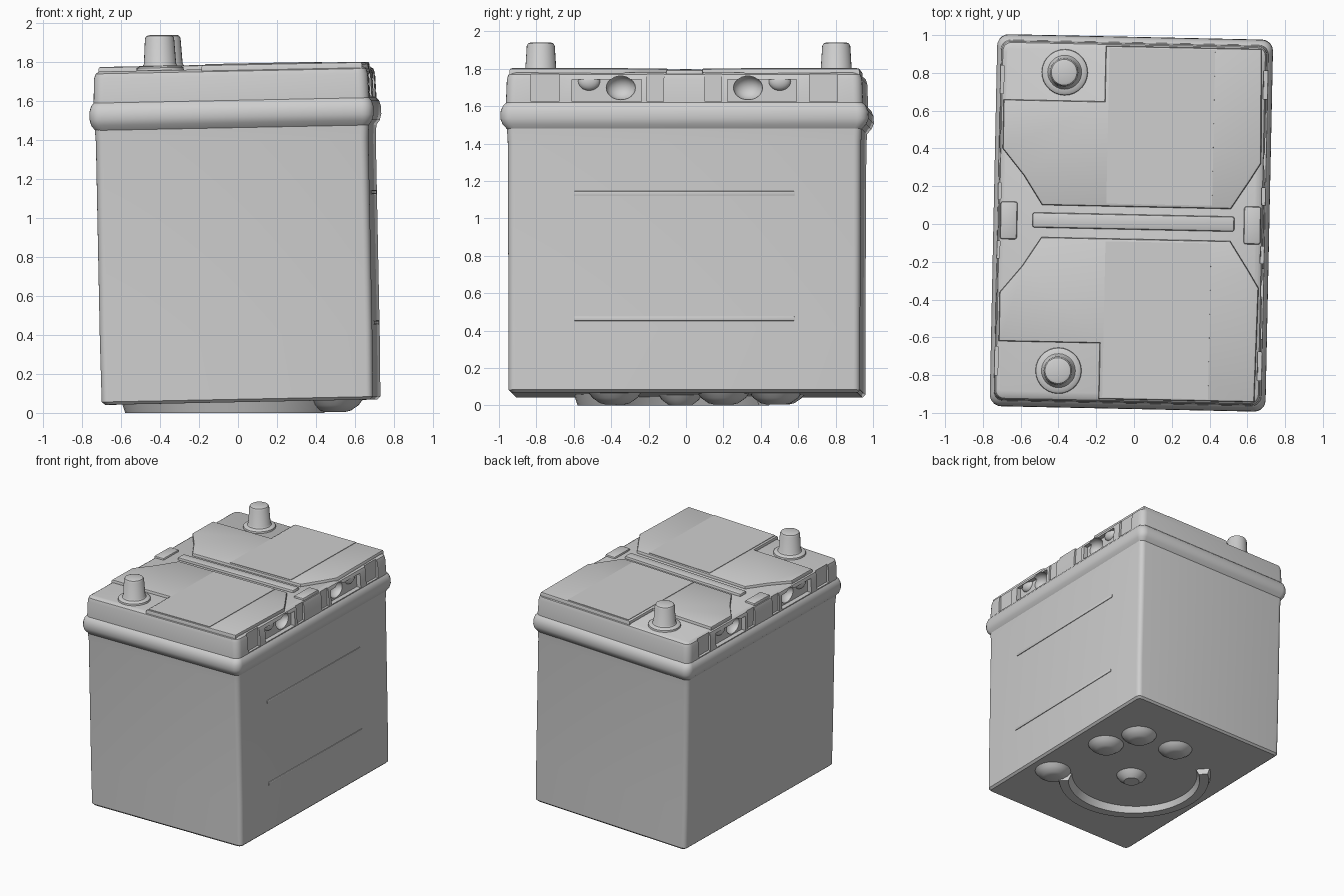
import bpy, bmesh, math
from mathutils import Matrix, Vector

cube = bpy.data.objects.get("Cube")
if cube:
    bpy.data.objects.remove(cube, do_unlink=True)

GREY = (0.62, 0.62, 0.62, 1)
grey = bpy.data.materials.new("plain grey")
grey.use_nodes = True
grey.diffuse_color = GREY
grey.node_tree.nodes["Principled BSDF"].inputs["Base Color"].default_value = GREY
parts = []


def finish(name, bm, part=True):
    bmesh.ops.recalc_face_normals(bm, faces=bm.faces)
    mesh = bpy.data.meshes.new(name)
    bm.to_mesh(mesh)
    bm.free()
    mesh.materials.append(grey)
    obj = bpy.data.objects.new(name, mesh)
    bpy.context.collection.objects.link(obj)
    if part:
        parts.append(obj)
    return obj


def loft(bm, rings):
    """Skin a stack of equal-length point rings and cap both ends."""
    rows = [[bm.verts.new(p) for p in ring] for ring in rings]
    n = len(rows[0])
    for a, b in zip(rows, rows[1:]):
        for i in range(n):
            j = (i + 1) % n
            bm.faces.new((a[i], a[j], b[j], b[i]))
    bm.faces.new(rows[0][::-1])
    bm.faces.new(rows[-1])


def rounded_rect(hx, hy, z, r, steps=5):
    pts = []
    for q, (sx, sy) in enumerate(((1, 1), (-1, 1), (-1, -1), (1, -1))):
        for k in range(steps + 1):
            a = math.pi / 2 * (q + k / steps)
            pts.append((sx * (hx - r) + r * math.cos(a), sy * (hy - r) + r * math.sin(a), z))
    return pts


def rounded_stack(name, rings):
    bm = bmesh.new()
    loft(bm, [rounded_rect(*r) for r in rings])
    return finish(name, bm)


def box(name, lo, hi, bevel=0.0, part=True):
    bm = bmesh.new()
    bmesh.ops.create_cube(bm, size=1)
    lo, hi = Vector(lo), Vector(hi)
    bmesh.ops.scale(bm, vec=hi - lo, verts=bm.verts)
    bmesh.ops.translate(bm, vec=(lo + hi) / 2, verts=bm.verts)
    if bevel:
        bmesh.ops.bevel(bm, geom=bm.edges[:], offset=bevel, segments=2, affect='EDGES', profile=0.5)
    return finish(name, bm, part)


def ball(name, centre, size, part=True):
    bm = bmesh.new()
    bmesh.ops.create_uvsphere(bm, u_segments=20, v_segments=12, radius=1)
    bmesh.ops.scale(bm, vec=size, verts=bm.verts)
    bmesh.ops.translate(bm, vec=centre, verts=bm.verts)
    return finish(name, bm, part)


def slab(name, outline, z0, z1, bevel):
    """Flat plate from an outline, with its top rim softened."""
    bm = bmesh.new()
    face = bm.faces.new([bm.verts.new((x, y, z0)) for x, y in outline])
    top = bmesh.ops.extrude_face_region(bm, geom=[face])["geom"]
    verts = [g for g in top if isinstance(g, bmesh.types.BMVert)]
    bmesh.ops.translate(bm, vec=(0, 0, z1 - z0), verts=verts)
    edges = [e for e in bm.edges if all(v in verts for v in e.verts)]
    bmesh.ops.bevel(bm, geom=edges, offset=bevel, segments=2, affect='EDGES', profile=0.5)
    return finish(name, bm)


def turned(name, profile, centre, sides=28):
    bm = bmesh.new()
    loft(bm, [[(centre[0] + r * math.cos(2 * math.pi * i / sides),
                centre[1] + r * math.sin(2 * math.pi * i / sides), z)
               for i in range(sides)] for r, z in profile])
    return finish(name, bm)


# Case with soft corners, slightly wider at the top
rounded_stack("case", [
    (0.68, 0.925, 0.055, 0.03), (0.697, 0.94, 0.07, 0.035), (0.70, 0.94, 0.4, 0.035),
    (0.70, 0.945, 1.4, 0.04), (0.705, 0.95, 1.48, 0.04)])

# Lid with a flared rim and a narrower upper band
lid = rounded_stack("lid", [
    (0.70, 0.945, 1.46, 0.04), (0.722, 0.972, 1.49, 0.05), (0.73, 0.985, 1.52, 0.06),
    (0.73, 0.983, 1.56, 0.06), (0.72, 0.97, 1.59, 0.05), (0.708, 0.955, 1.605, 0.05),
    (0.703, 0.95, 1.73, 0.05), (0.695, 0.942, 1.755, 0.045), (0.675, 0.922, 1.767, 0.03)])

# Side recesses, finger pits and shallow slots cut into the lid
cutters = []
for sx in (-1, 1):
    for sy in (-1, 1):
        def span(x0, x1, y0, y1, z0, z1):
            xs, ys = sorted((sx * x0, sx * x1)), sorted((sy * y0, sy * y1))
            return (xs[0], ys[0], z0), (xs[1], ys[1], z1)
        cutters += [
            box("recess_cutter", *span(0.67, 0.8, 0.23, 0.6, 1.612, 1.73), part=False),
            box("slot_cutter", *span(0.687, 0.8, 0.67, 0.82, 1.612, 1.8), part=False),
            box("groove_cutter", *span(0.69, 0.8, 0.11, 0.2, 1.612, 1.8), part=False),
            ball("pit_cutter", (sx * 0.68, sy * 0.34, 1.685), (0.07, 0.08, 0.065), part=False)]
for cutter in cutters:
    cutter.hide_render = True
    mod = lid.modifiers.new("cut", 'BOOLEAN')
    mod.operation, mod.solver, mod.object = 'DIFFERENCE', 'EXACT', cutter
bpy.context.view_layer.objects.active = lid
for mod in list(lid.modifiers):
    bpy.ops.object.modifier_apply(modifier=mod.name)
for cutter in cutters:
    bpy.data.objects.remove(cutter, do_unlink=True)

# Rounded plugs in the recesses
for sx, side in ((-1, "right"), (1, "left")):
    for sy, end in ((-1, "front"), (1, "back")):
        ball(f"{side}_{end}_plug", (sx * 0.665, sy * 0.51, 1.72), (0.035, 0.06, 0.05))

# Raised top panels, stepped around the terminals and splayed at the centre channel
for sy, end in ((-1, "front"), (1, "back")):
    outline = [(-0.15, 0.935), (0.675, 0.935), (0.685, 0.33), (0.63, 0.24), (0.53, 0.085),
               (-0.47, 0.085), (-0.57, 0.24), (-0.685, 0.38), (-0.685, 0.64), (-0.15, 0.64)]
    slab(f"{end}_top_panel", [(x, sy * y) for x, y in outline], 1.755, 1.79, 0.012)
    ys = sorted((sy * 0.1, sy * 0.925))
    box(f"{end}_label", (-0.13, ys[0], 1.785), (0.43, ys[1], 1.794))

# Rib along the centre channel, and end blocks beyond it
box("centre_rib", (-0.52, -0.035, 1.75), (0.55, 0.045, 1.788), 0.012)
for sx, side in ((-1, "right"), (1, "left")):
    xs = sorted((sx * 0.6, sx * 0.69))
    box(f"{side}_end_block", (xs[0], -0.1, 1.74), (xs[1], 0.1, 1.782), 0.012)

# Terminal posts on round collars
for sy, end in ((-1, "front"), (1, "back")):
    turned(f"{end}_terminal", [
        (0.125, 1.75), (0.12, 1.78), (0.11, 1.787), (0.09, 1.79), (0.083, 1.80),
        (0.075, 1.93), (0.068, 1.943), (0.055, 1.948)], (-0.365, sy * 0.79))

# Thin raised lines on the left side
for z in (0.45, 1.12):
    box("side_line", (0.69, -0.59, z - 0.012), (0.705, 0.59, z + 0.012), 0.004)

# Lean the whole unit slightly
lean = (Matrix.Translation((0.017, 0.005, 0)) @ Matrix.Rotation(-0.021, 4, 'Z')
        @ Matrix.Rotation(-0.02, 4, 'Y'))
for obj in parts:
    obj.data.transform(lean)

# Curved foot under the case
bm = bmesh.new()
rings = []
for i in range(33):
    a = math.radians(130 + 190 * i / 32)
    rings.append([(r * math.cos(a), r * math.sin(a), z)
                  for r, z in ((0.47, 0.09), (0.51, 0.0), (0.58, 0.0), (0.61, 0.09))])
loft(bm, rings)
finish("curved_foot", bm)

# Low bumps under the case
turned("centre_bump", [(0.13, 0.08), (0.1, 0.03), (0.06, 0.0)], (0, -0.03))
for x, y in ((0.45, 0.2), (0.35, 0.48), (0.0, 0.5), (0.5, -0.38)):
    turned("base_bump", [(0.15, 0.08), (0.12, 0.04), (0.08, 0.012), (0.05, 0.005)], (x, y))

# Smooth shading with crisp edges
bpy.ops.object.select_all(action='DESELECT')
for obj in parts:
    obj.select_set(True)
bpy.context.view_layer.objects.active = lid
bpy.ops.object.shade_smooth_by_angle(angle=math.radians(35))
